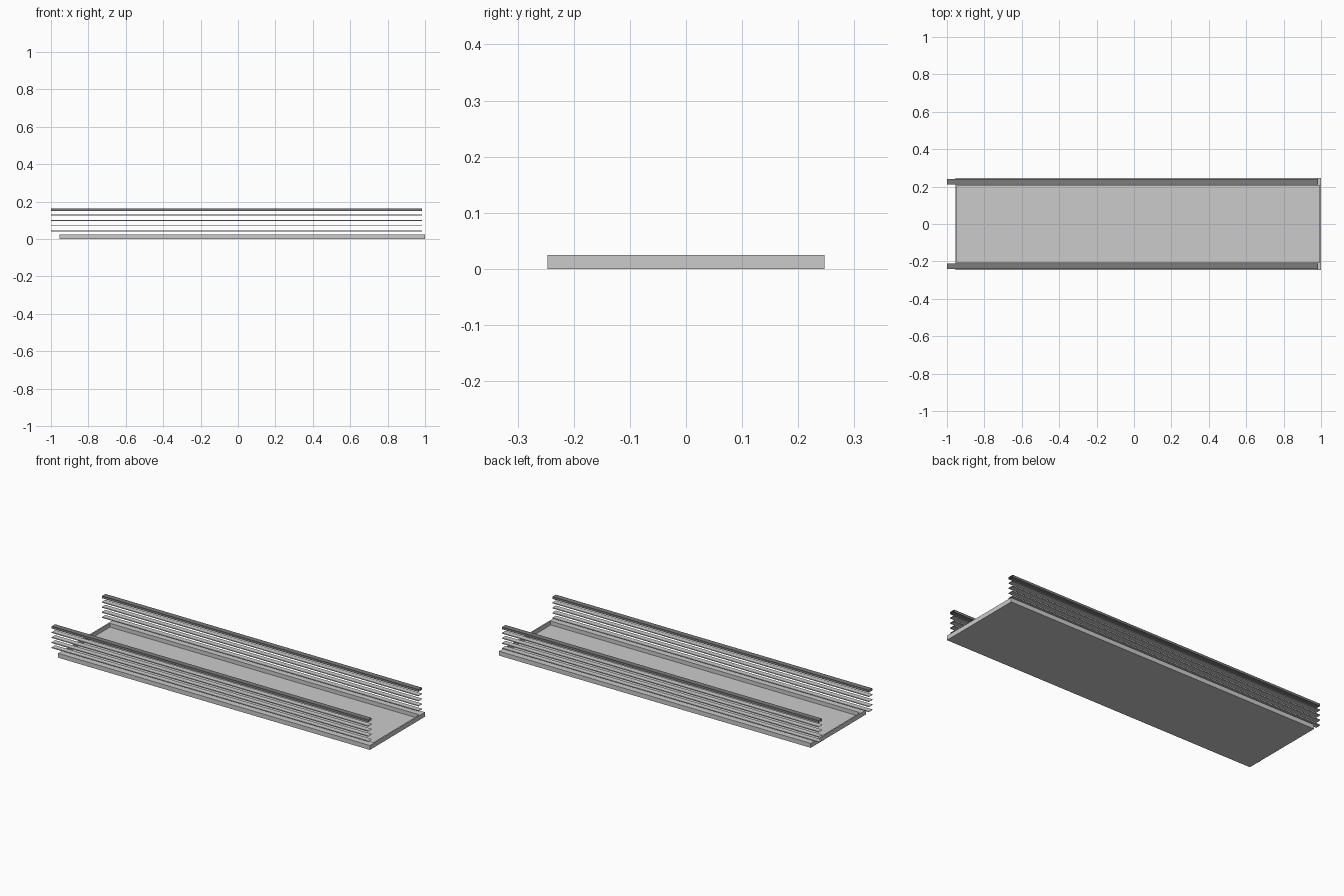
import bpy
import bmesh

if "Cube" in bpy.data.objects:
    bpy.data.objects.remove(bpy.data.objects["Cube"])


def make_object(name, bm, mat=None):
    mesh = bpy.data.meshes.new(name)
    bm.to_mesh(mesh)
    bm.free()
    obj = bpy.data.objects.new(name, mesh)
    bpy.context.collection.objects.link(obj)
    if mat:
        mesh.materials.append(mat)
    return obj


def open_bar(name, x0, x1, y, z, width, height, mat=None):
    """Rectangular sleeve along x with open ends."""
    bm = bmesh.new()
    w, h = width / 2, height / 2
    profile = [(-w, -h), (w, -h), (w, h), (-w, h)]
    rings = [[bm.verts.new((x, y + a, z + b)) for a, b in profile] for x in (x0, x1)]
    for i in range(4):
        j = (i + 1) % 4
        bm.faces.new((rings[0][i], rings[0][j], rings[1][j], rings[1][i]))
    bmesh.ops.reverse_faces(bm, faces=bm.faces[:])
    bm.normal_update()
    # normals outward: the bottom face must point down
    if bm.faces[:][0].normal.z > 0:
        bmesh.ops.reverse_faces(bm, faces=bm.faces[:])
    return make_object(name, bm, mat)


dark = bpy.data.materials.new("dark_grey")
dark.diffuse_color = (0.2, 0.2, 0.2, 1)
dark.use_nodes = True
dark.node_tree.nodes["Principled BSDF"].inputs["Base Color"].default_value = dark.diffuse_color

# Shallow tray: block with a recessed floor, wide side rims and thin end walls
X0, X1, Y, H = -0.955, 1.0, 0.247, 0.025
END, SIDE, FLOOR = 0.008, 0.042, 0.003


def ring(bm, x0, x1, y, z):
    return [bm.verts.new(p) for p in ((x0, -y, z), (x1, -y, z), (x1, y, z), (x0, y, z))]


bm = bmesh.new()
rings = [ring(bm, X0, X1, Y, 0), ring(bm, X0, X1, Y, H),
         ring(bm, X0 + END, X1 - END, Y - SIDE, H),
         ring(bm, X0 + END, X1 - END, Y - SIDE, FLOOR)]
for a, b in zip(rings, rings[1:]):
    for i in range(4):
        j = (i + 1) % 4
        bm.faces.new((a[i], a[j], b[j], b[i]))
bm.faces.new(rings[0][::-1])
bm.faces.new(rings[-1])
make_object("tray", bm)

# Stacked slats and the heavier dark top rail on both sides
for side, sign in (("front", -1), ("back", 1)):
    for k in range(4):
        open_bar(f"{side}_slat_{k + 1}", -1.0, 0.985, sign * 0.225,
                 0.042 + 0.0287 * k, 0.03, 0.005)
    open_bar(f"{side}_top_rail", -1.0, 0.985, sign * 0.225, 0.157, 0.03, 0.013, dark)
